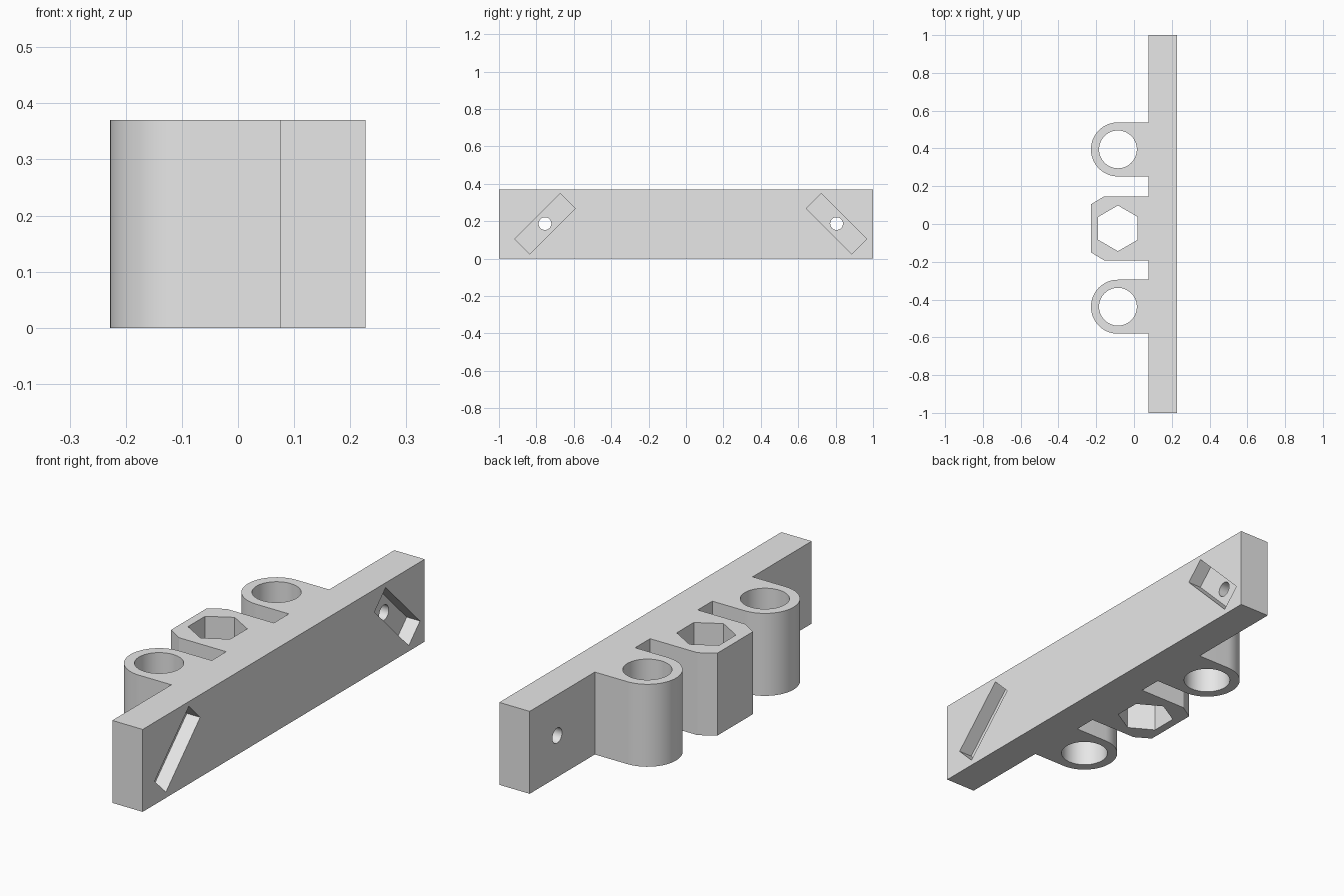
import bpy, bmesh
from math import cos, sin, pi, radians
from mathutils import Matrix, Vector

cube = bpy.data.objects.get("Cube")
if cube:
    bpy.data.objects.remove(cube)

HEIGHT = 0.37
BACK, FACE, NOSE = 0.076, 0.227, -0.228   # bar rear, bar face, lug tips
HOLE_X = -0.085                           # line of the vertical holes
LUG_R = HOLE_X - NOSE
LUG_YS = (-0.438, 0.395)
HEX_Y = -0.023

grey = bpy.data.materials.new("plain grey")
grey.use_nodes = True
grey.diffuse_color = (0.8, 0.8, 0.8, 1)
grey.node_tree.nodes["Principled BSDF"].inputs["Base Color"].default_value = (0.8, 0.8, 0.8, 1)


def arc(x, y, r, start, end, n):
    """Points along an arc, both ends included."""
    angles = [radians(start + (end - start) * i / n) for i in range(n + 1)]
    return [(x + r * cos(a), y + r * sin(a)) for a in angles]


def prism(name, points, bottom, top, matrix=Matrix()):
    """Extrude a flat outline into a closed solid."""
    bm = bmesh.new()
    face = bm.faces.new([bm.verts.new((x, y, bottom)) for x, y in points])
    new = bmesh.ops.extrude_face_region(bm, geom=[face])["geom"]
    moved = [v for v in new if isinstance(v, bmesh.types.BMVert)]
    bmesh.ops.translate(bm, verts=moved, vec=(0, 0, top - bottom))
    bmesh.ops.recalc_face_normals(bm, faces=bm.faces)
    bm.transform(matrix)
    mesh = bpy.data.meshes.new(name)
    bm.to_mesh(mesh)
    bm.free()
    mesh.materials.append(grey)
    obj = bpy.data.objects.new(name, mesh)
    bpy.context.collection.objects.link(obj)
    return obj


# Outline of the bar with its two round lugs and the chamfered nut block
def round_lug(y):
    return [(BACK, y + LUG_R)] + arc(HOLE_X, y, LUG_R, 90, 270, 32) + [(BACK, y - LUG_R)]


half, flat, chamfer_x = 0.169, 0.127, -0.159
nut_block = [(BACK, half), (chamfer_x, half), (NOSE, flat),
             (NOSE, -flat), (chamfer_x, -half), (BACK, -half)]
outline = [(FACE, -1), (FACE, 1), (BACK, 1)]
outline += round_lug(LUG_YS[1])
outline += [(x, y + HEX_Y) for x, y in nut_block]
outline += round_lug(LUG_YS[0]) + [(BACK, -1)]
bracket = prism("mounting_bracket", outline, 0, HEIGHT)

# Vertical rod holes and hexagonal nut hole
cutters = [prism("rod_hole", arc(HOLE_X, y, 0.1, 0, 360, 64)[:-1], -0.1, 0.5) for y in LUG_YS]
cutters.append(prism("hex_hole", arc(HOLE_X, HEX_Y, 0.121, 30, 390, 6)[:-1], -0.1, 0.5))

# Slanted slots in the bar face, each with a bolt hole through the bar
a, b = 0.172, 0.0565
slot = [(-a, -b), (a, -b), (a, b), (-a, b)]
to_side = Matrix(((0, 0, 1, 0), (1, 0, 0, 0), (0, 1, 0, 0), (0, 0, 0, 1)))
for y, turn in ((-0.754, 45), (0.805, -45)):
    place = Matrix.Translation(Vector((0, y, 0.187))) @ to_side @ Matrix.Rotation(radians(turn), 4, "Z")
    cutters.append(prism("slot", slot, FACE - 0.066, FACE + 0.1, place))
    cutters.append(prism("bolt_hole", arc(0, 0, 0.034, 0, 360, 32)[:-1], 0, FACE + 0.1, place))

# Cut everything, then drop the cutters
bpy.context.view_layer.objects.active = bracket
bracket.select_set(True)
for cutter in cutters:
    cutter.hide_render = True
    mod = bracket.modifiers.new("cut", "BOOLEAN")
    mod.operation, mod.solver, mod.object = "DIFFERENCE", "EXACT", cutter
    bpy.ops.object.modifier_apply(modifier=mod.name)
    bpy.data.objects.remove(cutter)

bpy.ops.object.shade_smooth_by_angle(angle=radians(30))
